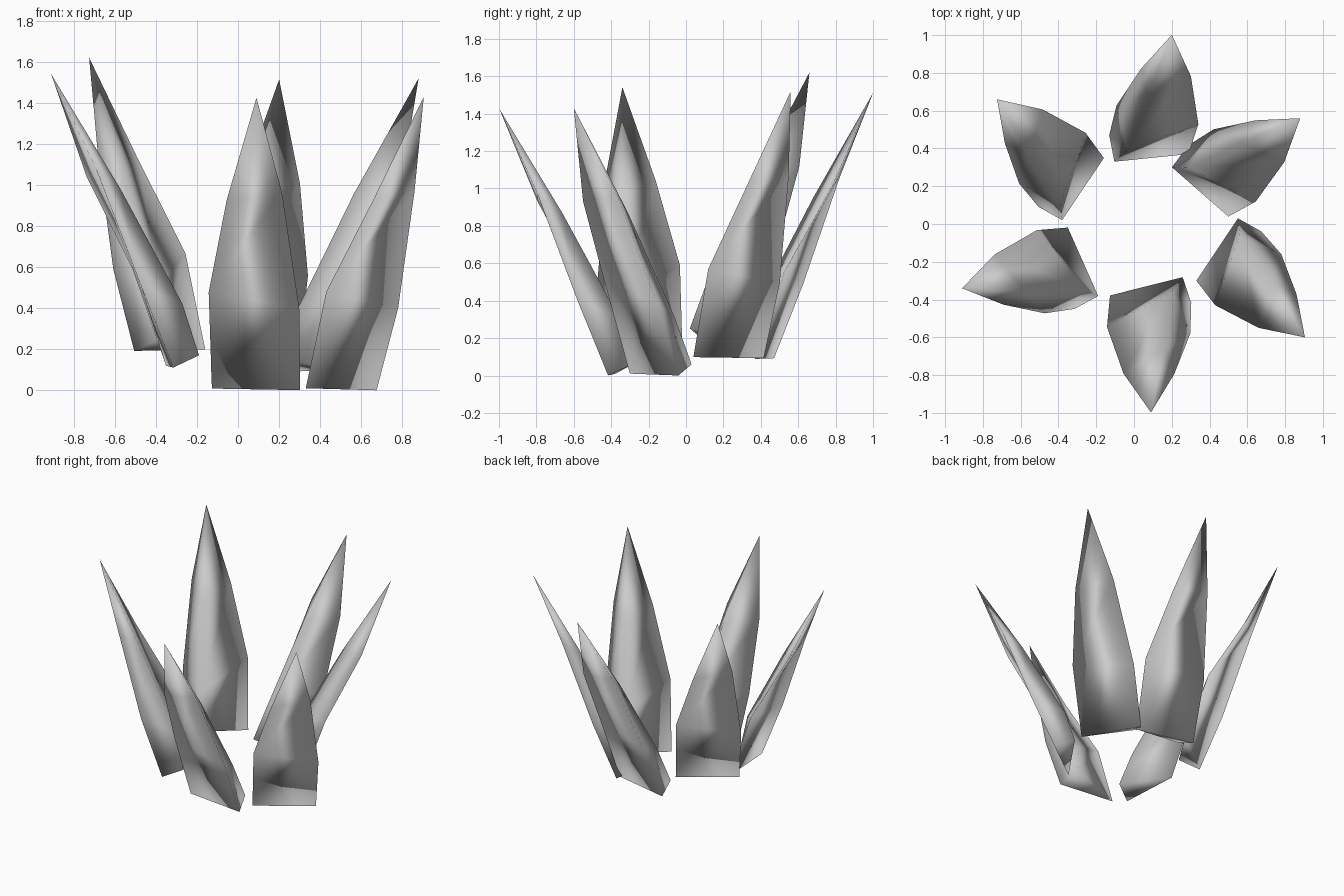
import bpy
import bmesh
from mathutils import Matrix, Vector

if "Cube" in bpy.data.objects:
    bpy.data.objects.remove(bpy.data.objects["Cube"])

# Leaf template: three-sided rows (left edge, outer right edge, inner right edge), then the tip
ROWS = [
    [(.33, -.30, .01), (.675, -.04, 0), (.55, .03, .06)],
    [(.43, -.43, .48), (.78, -.16, .40), (.56, -.06, .31)],
    [(.66, -.55, .93), (.86, -.37, .97), (.73, -.31, .87)],
]
TIP = (.905, -.60, 1.43)

# Placement of each leaf: base left corner, base inner corner, tip
LEAVES = {
    "front": [(-.13, -.38, .01), (.26, -.28, .06), (.09, -1, 1.43)],
    "right_front": [ROWS[0][0], ROWS[0][2], TIP],
    "right_back": [(.50, .04, .10), (.20, .30, .15), (.88, .56, 1.52)],
    "back": [(.285, .37, .09), (-.10, .33, .15), (.20, 1, 1.51)],
    "left_back": [(-.16, .35, .20), (-.38, .02, .25), (-.725, .66, 1.62)],
    "left_front": [(-.35, -.02, .12), (-.19, -.38, .17), (-.91, -.34, 1.54)],
}


def frame(a, c, tip):
    """Matrix whose z runs along the leaf and x across its base."""
    a, c, tip = Vector(a), Vector(c), Vector(tip)
    mid = (a + c) / 2
    z = (tip - mid).normalized()
    x = c - a
    x = (x - z * x.dot(z)).normalized()
    m = Matrix((x, z.cross(x), z)).transposed().to_4x4()
    m.translation = mid
    return m


TEMPLATE_INV = frame(*LEAVES["right_front"]).inverted()


def make_leaf(name, place):
    m = frame(*place) @ TEMPLATE_INV
    bm = bmesh.new()
    rows = [[bm.verts.new(m @ Vector(p)) for p in row] for row in ROWS]
    tip = bm.verts.new(m @ Vector(TIP))
    bm.faces.new(rows[0])
    for low, high in zip(rows, rows[1:]):
        for i in range(3):
            j = (i + 1) % 3
            bm.faces.new((low[i], low[j], high[j], high[i]))
    for i in range(3):
        bm.faces.new((rows[-1][i], rows[-1][(i + 1) % 3], tip))
    bmesh.ops.recalc_face_normals(bm, faces=bm.faces)
    for f in bm.faces:
        f.smooth = True
    mesh = bpy.data.meshes.new(name)
    bm.to_mesh(mesh)
    bm.free()
    bpy.context.collection.objects.link(bpy.data.objects.new(name, mesh))


# Ring of six leaves
for side, place in LEAVES.items():
    make_leaf("leaf_" + side, place)
